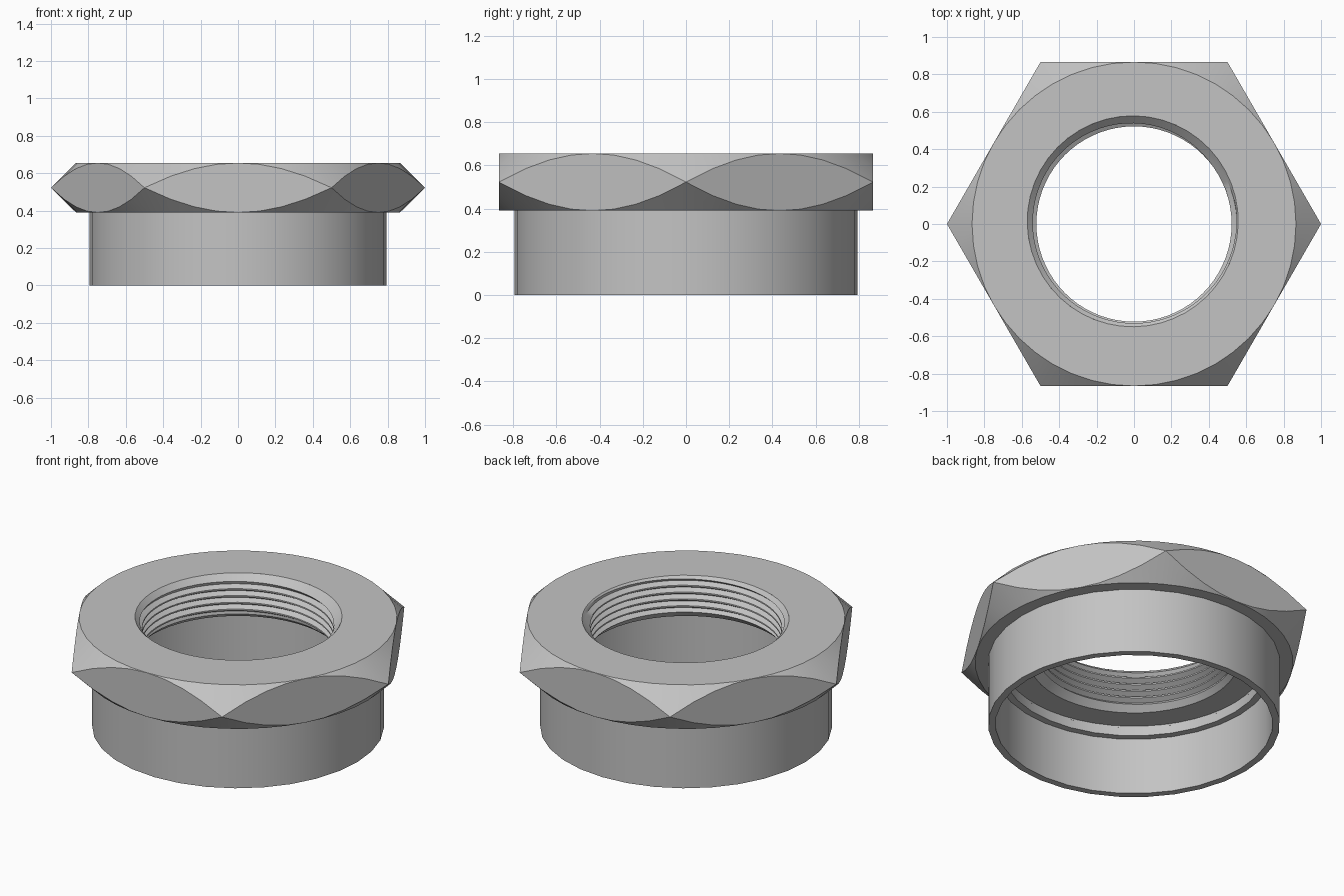
import bpy, bmesh
from math import sin, cos, pi, radians

if "Cube" in bpy.data.objects:
    bpy.data.objects.remove(bpy.data.objects["Cube"])

steel = bpy.data.materials.new("plain_grey_steel")
steel.use_nodes = True
steel.diffuse_color = (0.55, 0.55, 0.55, 1)
steel.node_tree.nodes["Principled BSDF"].inputs["Base Color"].default_value = steel.diffuse_color

BOTTOM, TOP = 0.39, 0.655       # hex head heights
CEILING = 0.40                  # lower end of the threaded bore
FLAT = cos(pi / 6)              # centre to flat, corners at radius 1
PITCH, CREST, ROOT = 0.041, 0.522, 0.55


def sweep(name, section, segments):
    """Sweep an (r, z) section round the z axis; it may change with the angle."""
    bm = bmesh.new()
    rings = []
    for i in range(segments + 1):
        a = 2 * pi * i / segments
        rings.append([bm.verts.new((r * cos(a), r * sin(a), z)) for r, z in section(a)])
    for one, two in zip(rings, rings[1:]):
        for k in range(len(one) - 1):
            bm.faces.new((one[k], one[k + 1], two[k + 1], two[k]))
    bmesh.ops.remove_doubles(bm, verts=bm.verts, dist=0.0001)
    mesh = bpy.data.meshes.new(name)
    bm.to_mesh(mesh)
    bm.free()
    mesh.materials.append(steel)
    obj = bpy.data.objects.new(name, mesh)
    bpy.context.collection.objects.link(obj)
    bpy.ops.object.select_all(action="DESELECT")
    obj.select_set(True)
    bpy.context.view_layer.objects.active = obj
    bpy.ops.object.shade_smooth_by_angle(angle=radians(30))
    return obj


def mouth(a):
    """Radius of the thread run-out at the top face."""
    return 0.564 + 0.016 * sin(a - radians(25))


def head_section(a):
    """Hexagon wall with both corner chamfers, top face and underside."""
    r = FLAT / cos((a % (pi / 3)) - pi / 6)
    drop = (r - FLAT) / (1 - FLAT) * (TOP - BOTTOM) / 2
    return [(mouth(a), TOP), (FLAT, TOP), (r, TOP - drop), (r, BOTTOM + drop),
            (FLAT, BOTTOM), (0.715, BOTTOM), (0.715, CEILING), (0.57, CEILING)]


def collar_section(a):
    """Thin round skirt with a small inner step."""
    return [(0.795, BOTTOM), (0.795, 0), (0.755, 0), (0.755, 0.34),
            (0.715, 0.34), (0.715, BOTTOM)]


def thread_section(a):
    """Helical ridges, trimmed by the countersinks at both ends."""
    points = []
    for turn in range(-2, 9):
        for part, r in ((0, CREST), (0.2, CREST), (0.6, ROOT)):
            z = CEILING + PITCH * (turn + part + a / (2 * pi))
            z = min(max(z, CEILING), TOP)
            r = max(r, mouth(a) - (TOP - z), 0.57 - (z - CEILING))
            points.append((r, z))
    return points


sweep("hex_head", head_section, 48)
sweep("collar", collar_section, 32)
sweep("bore_thread", thread_section, 72)
